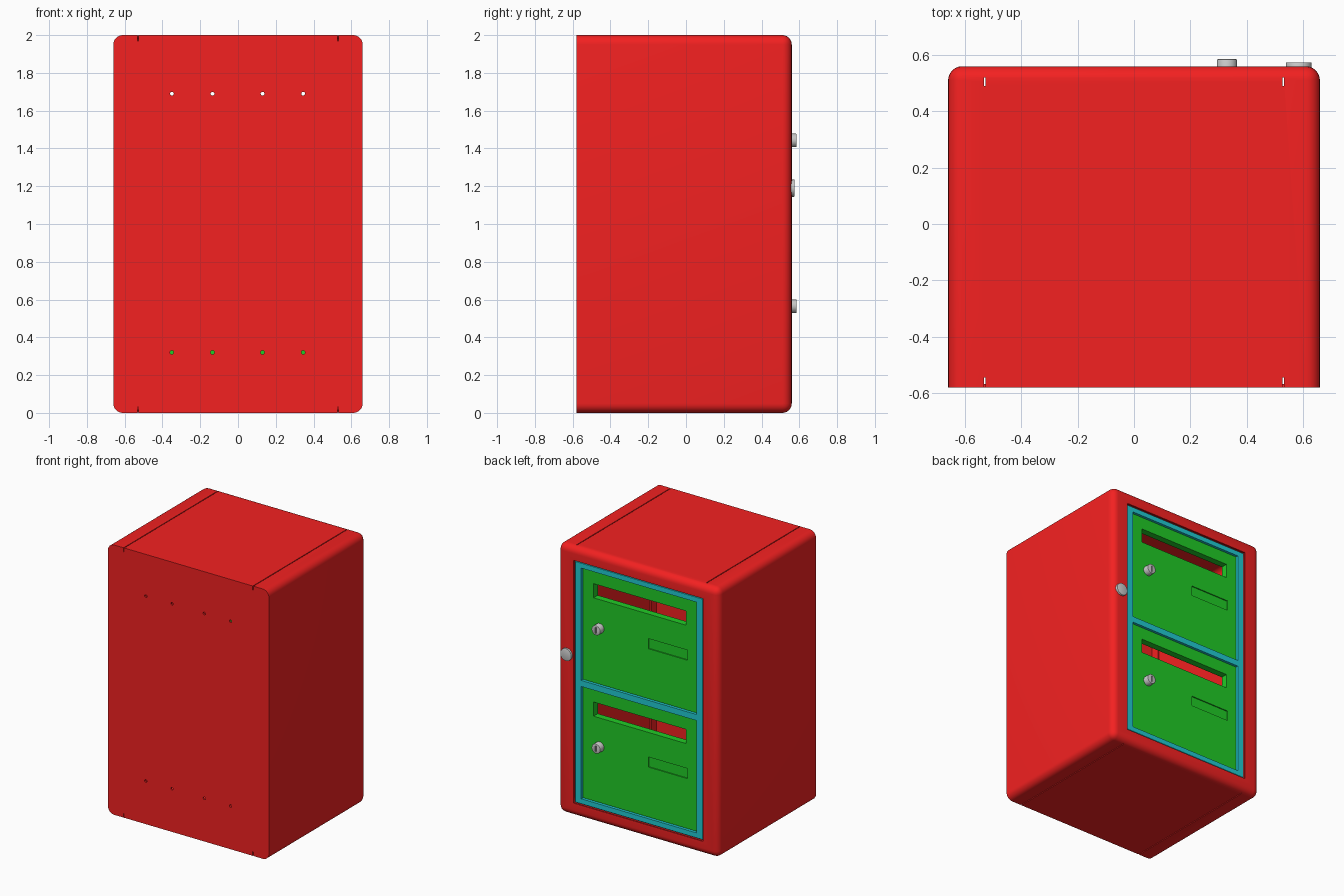
import bpy, bmesh, math
from mathutils import Matrix, Vector

if "Cube" in bpy.data.objects:
    bpy.data.objects.remove(bpy.data.objects["Cube"])


def material(name, rgb):
    m = bpy.data.materials.new(name)
    m.diffuse_color = (*rgb, 1)
    m.use_nodes = True
    m.node_tree.nodes["Principled BSDF"].inputs["Base Color"].default_value = m.diffuse_color
    return m


RED = material("red_paint", (0.9, 0.015, 0.015))
GREEN = material("green_paint", (0.015, 0.6, 0.02))
CYAN = material("cyan_paint", (0.015, 0.6, 0.65))


def finish(name, bm, mat):
    me = bpy.data.meshes.new(name)
    bm.normal_update()
    bm.to_mesh(me)
    bm.free()
    ob = bpy.data.objects.new(name, me)
    bpy.context.collection.objects.link(ob)
    if mat:
        me.materials.append(mat)
    return ob


def box(name, lo, hi, mat=None, bevel=0, seg=1, keep=None):
    """Box between two corners; edges bevelled except those lying at y = keep."""
    bm = bmesh.new()
    lo, hi = Vector(lo), Vector(hi)
    bmesh.ops.create_cube(bm, size=1, matrix=Matrix.Translation((lo + hi) / 2)
                          @ Matrix.Diagonal((*(hi - lo), 1)))
    if bevel:
        edges = [e for e in bm.edges if keep is None
                 or any(abs(v.co.y - keep) > 1e-4 for v in e.verts)]
        bmesh.ops.bevel(bm, geom=edges, offset=bevel, segments=seg, profile=0.5,
                        affect='EDGES', clamp_overlap=True)
    return finish(name, bm, mat)


def disc(name, x, z, r, y0, y1, mat=None, bevel=0, n=32):
    """Cylinder along y."""
    bm = bmesh.new()
    bmesh.ops.create_cone(bm, cap_ends=True, segments=n, radius1=r, radius2=r,
                          depth=y1 - y0,
                          matrix=Matrix.Translation((x, (y0 + y1) / 2, z))
                          @ Matrix.Rotation(-math.pi / 2, 4, 'X'))
    if bevel:
        rim = [e for e in bm.edges if all(v.co.y > y1 - 1e-4 for v in e.verts)]
        bmesh.ops.bevel(bm, geom=rim, offset=bevel, segments=2, profile=0.5,
                        affect='EDGES')
    return finish(name, bm, mat)


def activate(ob):
    bpy.ops.object.select_all(action='DESELECT')
    ob.select_set(True)
    bpy.context.view_layer.objects.active = ob


def cut(ob, *cutters):
    for c in cutters:
        c.hide_render = True
        activate(ob)
        m = ob.modifiers.new("cut", 'BOOLEAN')
        m.operation, m.solver, m.object = 'DIFFERENCE', 'EXACT', c
        bpy.ops.object.modifier_apply(modifier=m.name)
        bpy.data.objects.remove(c)


def smooth(ob):
    activate(ob)
    bpy.ops.object.shade_smooth_by_angle(angle=math.radians(30))


BACK, FACE = -0.58, 0.56

# Hollow sheet-metal cabinet with rounded edges and one big opening
body = box("cabinet", (-0.66, BACK, 0), (0.66, FACE, 2), RED, 0.05, 6, keep=BACK)
# Round the long edges only; the wall side stays sharp
cut(body,
    box("cavity", (-0.648, BACK + 0.012, 0.012), (0.648, FACE - 0.012, 1.988),
        None, 0.04, 6, keep=BACK + 0.012),
    box("opening", (-0.53, 0.4, 0.1), (0.53, 0.7, 1.9)))

# Mounting holes in the wall side
for x in (-0.35, -0.135, 0.13, 0.345):
    for z in (0.32, 1.69):
        cut(body, disc("hole", x, z, 0.01, BACK - 0.05, BACK + 0.05, n=16))

# Panel seams on top and bottom, open at their ends
for x in (-0.53, 0.53):
    for z in (0, 2):
        cut(body, box("seam", (x - 0.003, BACK - 0.05, z - 0.005),
                      (x + 0.003, 0.51, z + 0.005)),
            box("slit", (x - 0.003, 0.49, z - 0.03), (x + 0.003, 0.52, z + 0.03)),
            box("slit", (x - 0.003, BACK - 0.05, z - 0.03),
                (x + 0.003, -0.545, z + 0.03)))
smooth(body)

# Folded flanges where the rear panel meets the side walls
for side, s in (("left", -1), ("right", 1)):
    a, b = sorted((s * 0.638, s * 0.65))
    box(f"rear_flange_{side}", (a, BACK + 0.01, 0.06), (b, BACK + 0.075, 1.94), RED)

# Door surround with a middle rail
frame = box("door_frame", (-0.527, 0.5, 0.103), (0.527, 0.553, 1.897), CYAN, 0.006)
STEP = 0.8775
for k in (0, 1):
    z = 0.145 + k * STEP
    cut(frame, box("gap", (-0.472, 0.4, z), (0.472, 0.7, z + 0.8325)))

# Two identical doors, each with letter slot, label holder and lock
for k, level in enumerate(("lower", "upper")):
    z = 0.145 + k * STEP
    door = box(f"{level}_door", (-0.467, 0.49, z + 0.005), (0.467, 0.54, z + 0.8275),
               GREEN)
    cut(door,
        box("slot", (-0.38, 0.4, z + 0.632), (0.38, 0.7, z + 0.737)),
        box("label_recess", (-0.39, 0.532, z + 0.375), (-0.07, 0.6, z + 0.45)))
    lock = disc(f"{level}_lock", 0.33, z + 0.42, 0.036, 0.53, 0.585, None, 0.004)
    cut(lock, box("keyway", (0.325, 0.575, z + 0.398), (0.335, 0.6, z + 0.442)))
    smooth(lock)

# Flat lock disc on the cabinet rim
smooth(disc("cabinet_lock", 0.585, 1.19, 0.046, 0.55, 0.574, None, 0.003))
